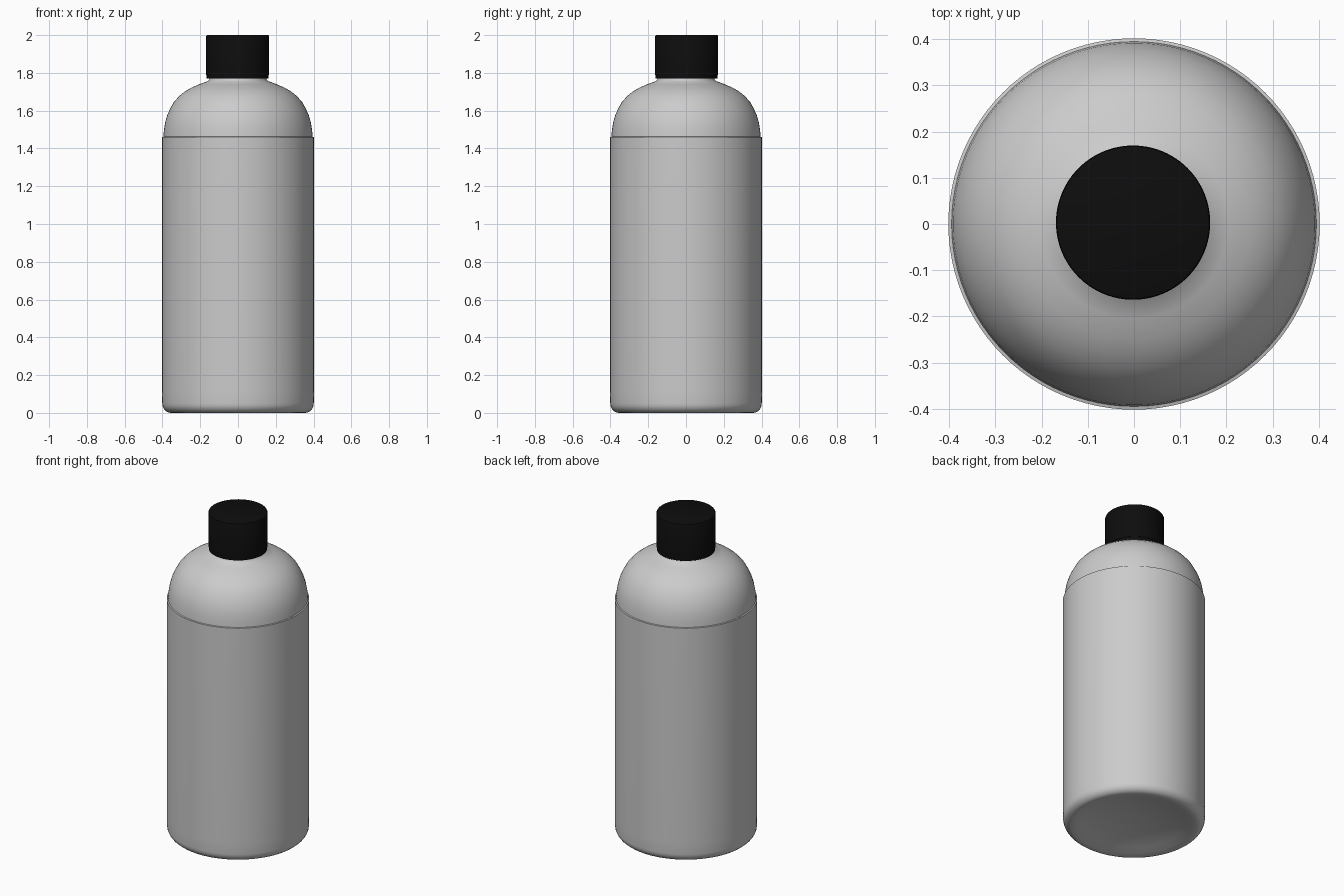
import bpy, bmesh, math

if "Cube" in bpy.data.objects:
    bpy.data.objects.remove(bpy.data.objects["Cube"])


def lathe(name, profile, segments=96, angle=30, location=(0, 0, 0)):
    """Spin an (r, z) profile around z; ends at r = 0 close the shape."""
    bm = bmesh.new()
    verts = [bm.verts.new((r, 0, z)) for r, z in profile]
    edges = [bm.edges.new(pair) for pair in zip(verts, verts[1:])]
    bmesh.ops.spin(bm, geom=verts + edges, cent=(0, 0, 0), axis=(0, 0, 1),
                   angle=math.tau, steps=segments, use_duplicate=False)
    bmesh.ops.remove_doubles(bm, verts=bm.verts, dist=1e-5)
    bmesh.ops.recalc_face_normals(bm, faces=bm.faces)
    mesh = bpy.data.meshes.new(name)
    bm.to_mesh(mesh)
    bm.free()
    obj = bpy.data.objects.new(name, mesh)
    obj.location = location
    bpy.context.collection.objects.link(obj)
    bpy.ops.object.select_all(action='DESELECT')
    obj.select_set(True)
    bpy.context.view_layer.objects.active = obj
    bpy.ops.object.shade_smooth_by_angle(angle=math.radians(angle))
    return obj


# Bottle: dished base, rounded foot, straight wall, small step, shoulder, neck
dish = [(0, 0.05), (0.1, 0.046), (0.2, 0.035), (0.28, 0.018), (0.33, 0.004)]
foot = [(0.355 + 0.046 * math.sin(a), 0.05 - 0.05 * math.cos(a))
        for a in (math.radians(d) for d in range(0, 91, 15))]
wall = [(0.402, 0.12), (0.402, 1.46), (0.395, 1.462)]
shoulder = [(0.392, 1.50), (0.385, 1.54), (0.375, 1.575), (0.361, 1.607),
            (0.34, 1.645), (0.312, 1.677), (0.282, 1.701), (0.25, 1.72),
            (0.205, 1.74), (0.158, 1.757)]
neck = [(0.152, 1.765), (0.15, 1.80), (0.15, 1.95), (0, 1.95)]
lathe("bottle_body", dish + foot + wall + shoulder + neck, angle=35)

# Screw cap with a slim collar ring below it
black = bpy.data.materials.new("black_plastic")
black.diffuse_color = (0.004, 0.004, 0.004, 1)
black.use_nodes = True
black.node_tree.nodes["Principled BSDF"].inputs["Base Color"].default_value = black.diffuse_color
cap_offset = (-0.002, 0.003, 0)
cap = lathe("cap", [(0, 1.788), (0.167, 1.788), (0.167, 1.994),
                    (0.165, 1.998), (0.161, 2.0), (0, 2.0)],
            location=cap_offset)
collar = lathe("cap_collar", [(0, 1.77), (0.164, 1.77), (0.164, 1.788),
                              (0, 1.788)], location=cap_offset)
for part in (cap, collar):
    part.data.materials.append(black)
